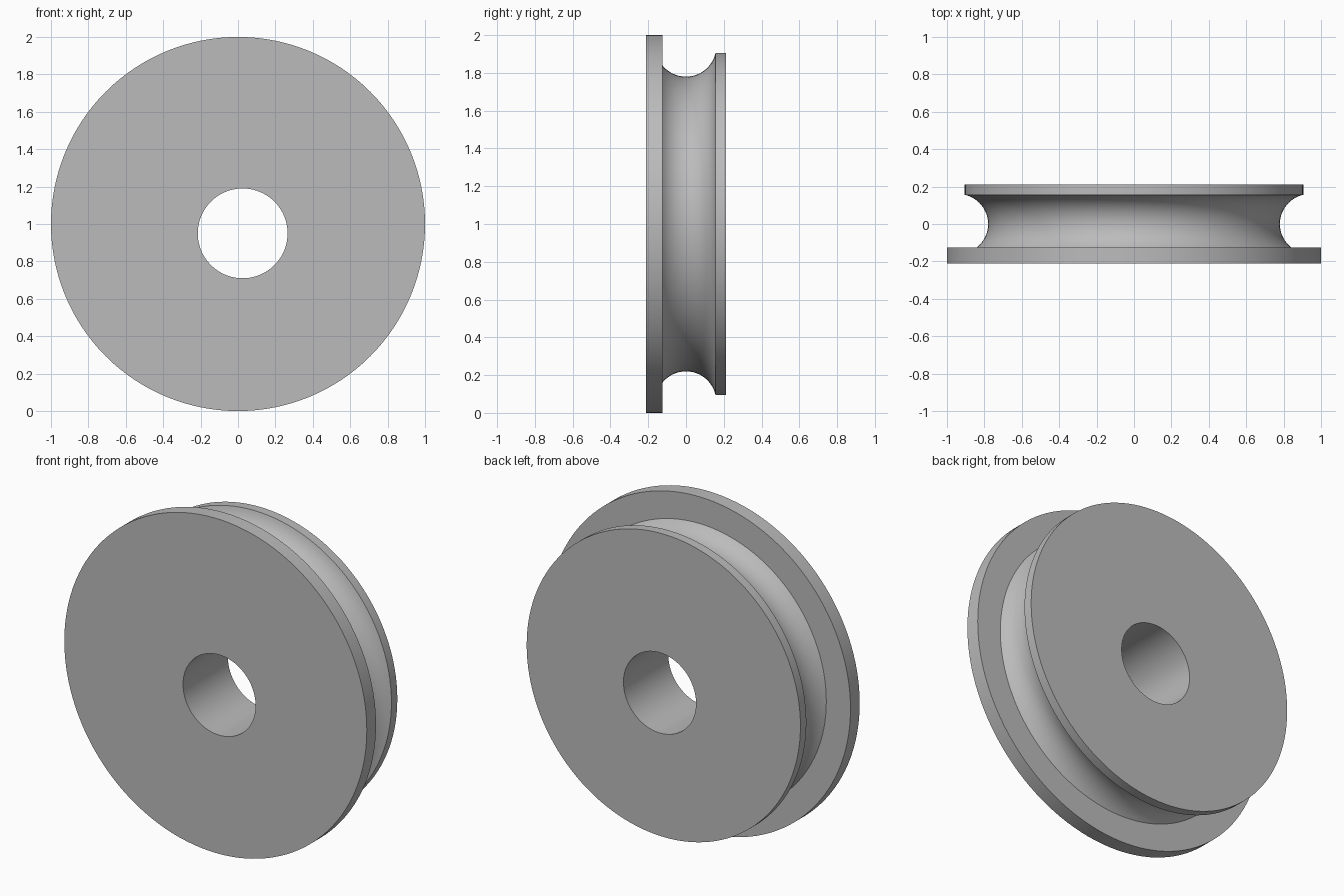
import bpy, bmesh, math

if "Cube" in bpy.data.objects:
    bpy.data.objects.remove(bpy.data.objects["Cube"])

SEG = 128
HALF = 0.212                      # half thickness along y
BORE_R, BORE_X, BORE_Z = 0.24, 0.025, 0.95
GROOVE_R, GROOVE_C = 0.16, 0.94   # groove arc radius and its centre radius

grey = bpy.data.materials.new("grey_metal")
grey.diffuse_color = (0.5, 0.5, 0.5, 1)
grey.use_nodes = True
grey.node_tree.nodes["Principled BSDF"].inputs["Base Color"].default_value = grey.diffuse_color

# Profile rings: (radius, y, centre x, centre z)
rings = [(BORE_R, -HALF, BORE_X, BORE_Z), (1.0, -HALF, 0, 1), (1.0, -0.125, 0, 1)]
a0 = math.asin(-0.125 / GROOVE_R)
a1 = math.acos((GROOVE_C - 0.905) / GROOVE_R)
for i in range(21):               # round rope groove
    a = a0 + (a1 - a0) * i / 20
    rings.append((GROOVE_C - GROOVE_R * math.cos(a), GROOVE_R * math.sin(a), 0, 1))
rings += [(0.905, HALF, 0, 1), (BORE_R, HALF, BORE_X, BORE_Z)]

# Loft the rings into a closed wheel with an off-centre bore
bm = bmesh.new()
loops = []
for r, y, cx, cz in rings:
    loops.append([bm.verts.new((cx + r * math.cos(2 * math.pi * k / SEG), y,
                                cz + r * math.sin(2 * math.pi * k / SEG)))
                  for k in range(SEG)])
for i, a in enumerate(loops):
    b = loops[(i + 1) % len(loops)]
    for k in range(SEG):
        n = (k + 1) % SEG
        bm.faces.new((a[k], a[n], b[n], b[k]))
bmesh.ops.recalc_face_normals(bm, faces=bm.faces)

mesh = bpy.data.meshes.new("grooved_wheel")
bm.to_mesh(mesh)
bm.free()
mesh.materials.append(grey)
wheel = bpy.data.objects.new("grooved_wheel", mesh)
bpy.context.collection.objects.link(wheel)
bpy.context.view_layer.objects.active = wheel
wheel.select_set(True)
bpy.ops.object.shade_smooth_by_angle(angle=math.radians(30))
